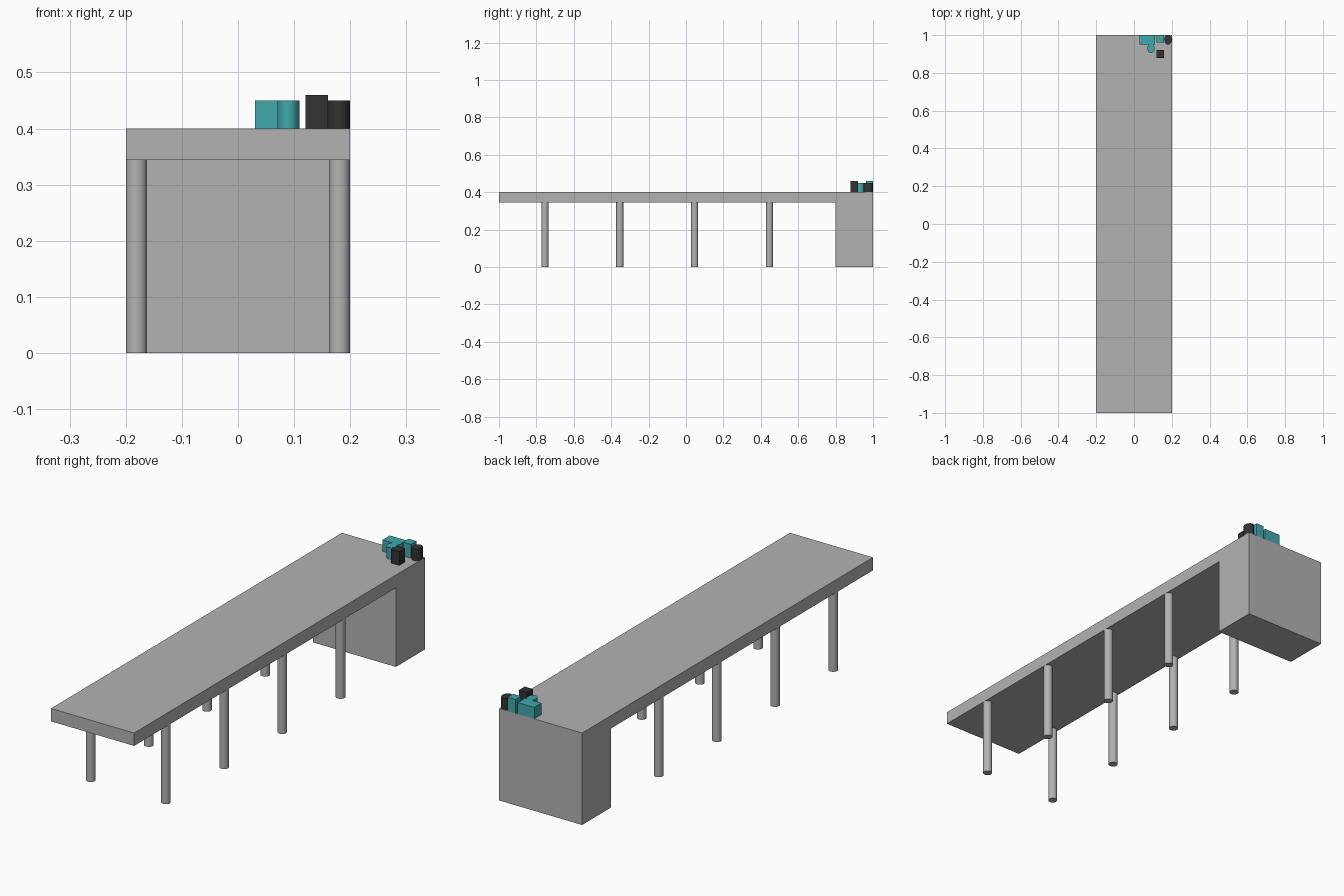
import bpy
import bmesh

old = bpy.data.objects.get("Cube")
if old:
    bpy.data.objects.remove(old, do_unlink=True)


def material(name, rgb):
    mat = bpy.data.materials.new(name)
    mat.use_nodes = True
    color = (*rgb, 1)
    mat.diffuse_color = color
    mat.node_tree.nodes["Principled BSDF"].inputs["Base Color"].default_value = color
    return mat


grey = material("concrete grey", (0.45, 0.45, 0.45))
teal = material("teal", (0.05, 0.40, 0.41))
black = material("charcoal", (0.033, 0.033, 0.033))


def box(name, x, y, z, mat):
    """Box from (min, max) ranges on each axis."""
    mid = [(a + b) / 2 for a, b in (x, y, z)]
    bpy.ops.mesh.primitive_cube_add(size=1, location=mid)
    ob = bpy.context.object
    ob.name = name
    ob.scale = [b - a for a, b in (x, y, z)]
    bpy.ops.object.transform_apply(location=False, rotation=False, scale=True)
    ob.data.materials.append(mat)


def cylinder(name, x, y, z, rx, ry, mat):
    """Upright cylinder with an oval section, spanning the z range."""
    bpy.ops.mesh.primitive_cylinder_add(
        vertices=32, radius=1, depth=z[1] - z[0], location=(x, y, sum(z) / 2))
    ob = bpy.context.object
    ob.name = name
    ob.scale = (rx, ry, 1)
    bpy.ops.object.transform_apply(location=False, rotation=False, scale=True)
    ob.data.materials.append(mat)
    bpy.ops.object.shade_smooth_by_angle()


# Deck and rear block: one side profile (y, z) extruded across the width
TOP, UNDER, HALF = 0.40, 0.344, 0.2
profile = [(-1, UNDER), (0.8, UNDER), (0.8, 0), (1, 0), (1, TOP), (-1, TOP)]
bm = bmesh.new()
side = bm.faces.new([bm.verts.new((-HALF, y, z)) for y, z in profile])
out = bmesh.ops.extrude_face_region(bm, geom=[side])
moved = [v for v in out["geom"] if isinstance(v, bmesh.types.BMVert)]
bmesh.ops.translate(bm, verts=moved, vec=(2 * HALF, 0, 0))
bmesh.ops.recalc_face_normals(bm, faces=bm.faces)
mesh = bpy.data.meshes.new("deck_and_block")
bm.to_mesh(mesh)
bm.free()
mesh.materials.append(grey)
bpy.context.collection.objects.link(bpy.data.objects.new("deck_and_block", mesh))

# Four pairs of round support legs
for i in range(4):
    for label, sign in (("left", 1), ("right", -1)):
        cylinder(f"{label}_leg_{i + 1}", sign * 0.181, -0.754 + 0.4 * i,
                 (0, UNDER), 0.019, 0.019, grey)

# Cargo in the rear left corner of the deck
box("teal_crate", (0.03, 0.11), (0.95, 1), (TOP, 0.45), teal)
box("teal_small_crate", (0.12, 0.158), (0.962, 1), (TOP, 0.46), teal)
box("black_crate", (0.12, 0.16), (0.88, 0.92), (TOP, 0.46), black)
cylinder("teal_barrel", 0.09, 0.93, (TOP, 0.45), 0.02, 0.025, teal)
cylinder("black_barrel", 0.18, 0.975, (TOP, 0.45), 0.02, 0.025, black)
